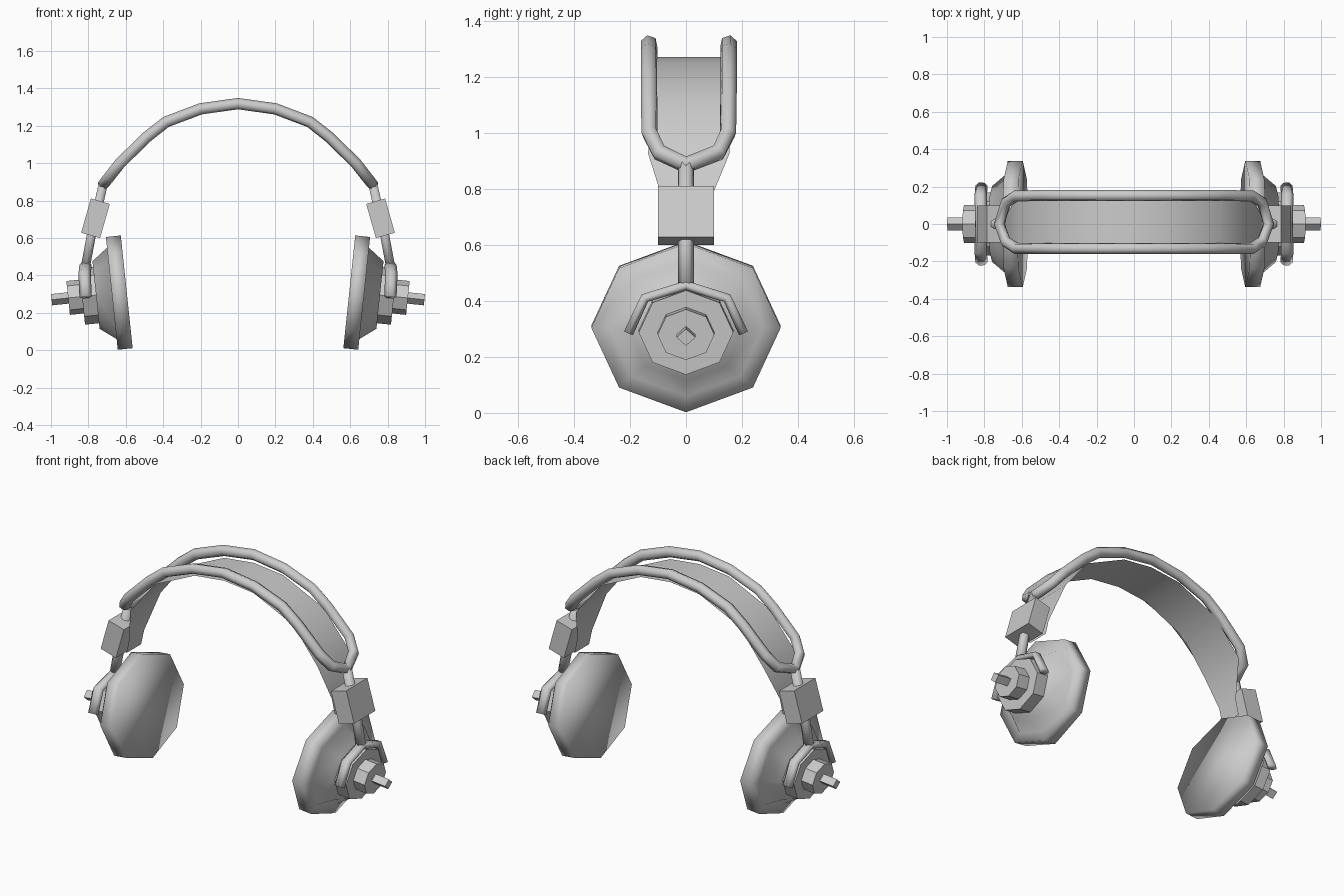
import bpy, bmesh
from math import pi, sin, cos, radians
from mathutils import Matrix, Vector

if "Cube" in bpy.data.objects:
    bpy.data.objects.remove(bpy.data.objects["Cube"])

grey = bpy.data.materials.new("light_grey")
grey.use_nodes = True
grey.diffuse_color = (0.6, 0.6, 0.6, 1)
grey.node_tree.nodes["Principled BSDF"].inputs["Base Color"].default_value = (0.6, 0.6, 0.6, 1)


def finish(name, bm, smooth=False, mirror=True):
    """Turn a bmesh into a grey object, mirrored across x when it is one of a pair."""
    bmesh.ops.recalc_face_normals(bm, faces=bm.faces)
    for face in bm.faces:
        face.smooth = smooth
    mesh = bpy.data.meshes.new(name)
    bm.to_mesh(mesh)
    bm.free()
    mesh.materials.append(grey)
    obj = bpy.data.objects.new(name, mesh)
    bpy.context.collection.objects.link(obj)
    if mirror:
        obj.modifiers.new("left_and_right", "MIRROR")
    return obj


def skin(bm, rings, closed=False):
    """Bridge successive rings of vertices, capping the ends of an open run."""
    n = len(rings[0])
    pairs = list(zip(rings, rings[1:]))
    if closed:
        pairs.append((rings[-1], rings[0]))
    else:
        bm.faces.new(rings[0])
        bm.faces.new(rings[-1])
    for a, b in pairs:
        for i in range(n):
            j = (i + 1) % n
            bm.faces.new((a[i], a[j], b[j], b[i]))


# Ear cup frame: axis points outward and tips slightly down
CUP = Matrix.Translation((0.595, 0, 0.312)) @ Matrix.Rotation(radians(6), 4, "Y")


def cup_part(name, profile, sides=8, smooth=False):
    """Slightly wide lathe of (distance along axis, relative radius) pairs."""
    bm = bmesh.new()
    rings = []
    for t, r in profile:
        angles = [2 * pi * i / sides for i in range(sides)]
        rings.append([bm.verts.new(CUP @ Vector((t, 0.338 * r * sin(a), 0.303 * r * cos(a))))
                      for a in angles])
    skin(bm, rings)
    return finish(name, bm, smooth)


def tube(name, points, wide, thin, reference, closed=False, mirror=True, sides=6):
    """Sweep an oval section along points; reference(p) gives its wide direction."""
    pts = [Vector(p) for p in points]
    bm = bmesh.new()
    rings = []
    last = len(pts) - 1
    for i, p in enumerate(pts):
        before = pts[i - 1] if i or closed else p
        after = pts[(i + 1) % len(pts)] if i < last or closed else p
        tangent = ((after - p).normalized() + (p - before).normalized()).normalized()
        u = Vector(reference(p))
        u = (u - tangent * u.dot(tangent)).normalized()
        v = tangent.cross(u)
        rings.append([bm.verts.new(p + u * wide * cos(2 * pi * k / sides)
                                   + v * thin * sin(2 * pi * k / sides))
                      for k in range(sides)])
    skin(bm, rings, closed)
    return finish(name, bm, True, mirror)


# Ear cups with their stacked outer hardware
cup_part("ear_cups", [(0, 1), (0.08, 1), (0.08, 0.81), (0.165, 0.6)], smooth=True)
cup_part("cup_plates", [(0.16, 0.5), (0.24, 0.5)])
cup_part("cup_knobs", [(0.24, 0.3), (0.315, 0.3)])
cup_part("cup_pins", [(0.315, 0.1), (0.404, 0.1)], sides=4)

# Yokes over the cups and the stems that carry them
half_yoke = [(0.815, 0.205, 0.285), (0.82, 0.147, 0.41)]
yoke = half_yoke + [(0.815, 0, 0.455)] + [(x, -y, z) for x, y, z in reversed(half_yoke)]
tube("yokes", yoke, 0.033, 0.02, lambda p: (1, 0, 0))
tube("stems", [(0.815, 0, 0.45), (0.785, 0, 0.61), (0.72, 0, 0.89)], 0.028, 0.028,
     lambda p: (0, 1, 0))

# Adjuster blocks
bm = bmesh.new()
bmesh.ops.create_cube(bm, size=1, matrix=Matrix.Translation((0.762, 0, 0.705))
                      @ Matrix.Rotation(radians(-16), 4, "Y")
                      @ Matrix.Diagonal((0.105, 0.2, 0.19, 1)))
finish("adjuster_blocks", bm)

# Twin headband rails, joined above each stem into one loop
MID_Y = 0.01
quarter = [(0.2, 0.142, 1.29), (0.385, 0.142, 1.22), (0.487, 0.142, 1.14),
           (0.63, 0.14, 1.0), (0.685, 0.105, 0.93)]
right_end = [(0.72, -MID_Y, 0.885)]
back = [(0, 0.142, 1.318)] + quarter + right_end
front = [(x, -y, z) for x, y, z in reversed(quarter)] + [(0, -0.142, 1.318)]
half = back + front
other = [(-x, y, z) for x, y, z in reversed(half[1:-1])]
loop = [(x, y + MID_Y, z) for x, y, z in half + other]
tube("headband_rails", loop, 0.031, 0.031,
     lambda p: p - Vector((0, MID_Y, 0.6)), closed=True, mirror=False)

# Thin inner strap, narrowing towards the blocks: x, z, half width
strap = [(0, 1.27, 0.14), (0.195, 1.248, 0.14), (0.46, 1.125, 0.14),
         (0.62, 0.925, 0.145), (0.67, 0.72, 0.07), (0.69, 0.63, 0.07)]
bm = bmesh.new()
rows = [[bm.verts.new((x, MID_Y * (z > 0.8) + s * w, z)) for s in (-1, 1)] for x, z, w in strap]
for a, b in zip(rows, rows[1:]):
    bm.faces.new((a[0], a[1], b[1], b[0]))
finish("inner_strap", bm, True)
